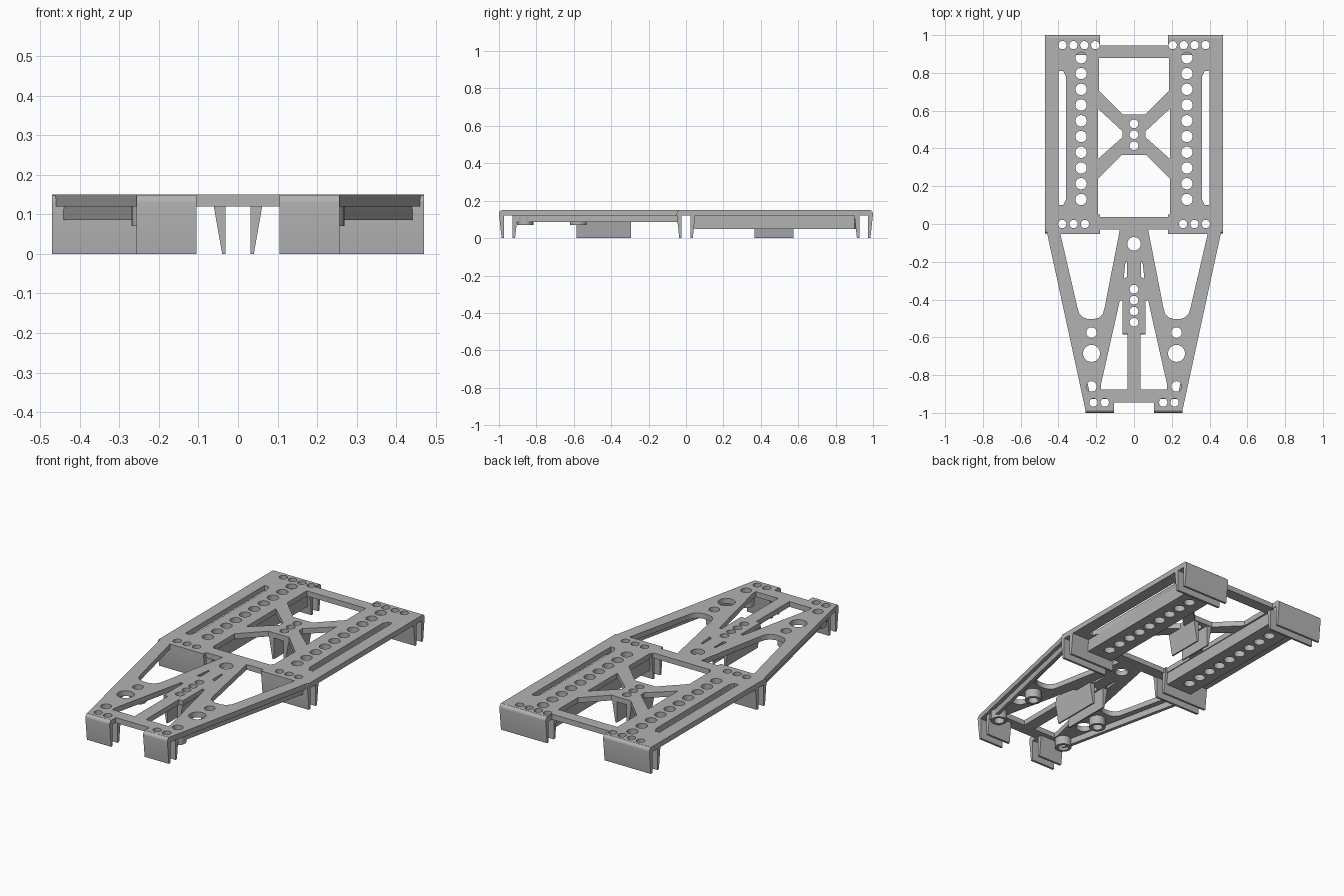
import bpy, bmesh, math

cube = bpy.data.objects.get("Cube")
if cube:
    bpy.data.objects.remove(cube, do_unlink=True)

grey = bpy.data.materials.new("plain_grey")
grey.use_nodes = True
COLOUR = (0.45, 0.45, 0.45, 1)
grey.diffuse_color = COLOUR
grey.node_tree.nodes["Principled BSDF"].inputs["Base Color"].default_value = COLOUR

TOP, UNDER = 0.15, 0.12      # plate faces


def circle(x, y, r, n=24):
    return [(x + r * math.cos(2 * math.pi * i / n), y + r * math.sin(2 * math.pi * i / n))
            for i in range(n)]


def flip(loop):
    return [(-x, y) for x, y in reversed(loop)]


def both(loops):
    return loops + [flip(l) for l in loops]


def symmetric(half):
    """Closes a right half path with its mirror image."""
    return half + flip(half)


def extrude(name, loops, lo, hi, axis="z"):
    """Fills the loops (inner ones become holes) and extrudes them along an axis."""
    curve = bpy.data.curves.new(name, "CURVE")
    curve.dimensions = "2D"
    curve.fill_mode = "BOTH"
    curve.extrude = (hi - lo) / 2
    for loop in loops:
        spline = curve.splines.new("POLY")
        spline.points.add(len(loop) - 1)
        for point, (u, v) in zip(spline.points, loop):
            point.co = (u, v, 0, 1)
        spline.use_cyclic_u = True
    helper = bpy.data.objects.new(name + "_outline", curve)
    bpy.context.collection.objects.link(helper)
    deps = bpy.context.evaluated_depsgraph_get()
    mesh = bpy.data.meshes.new_from_object(helper.evaluated_get(deps))
    bpy.data.objects.remove(helper, do_unlink=True)
    mid = (lo + hi) / 2
    bm = bmesh.new()
    bm.from_mesh(mesh)
    for v in bm.verts:
        a, b, c = v.co
        v.co = (a, b, c + mid) if axis == "z" else (c + mid, a, b) if axis == "x" else (a, c + mid, b)
    bmesh.ops.remove_doubles(bm, verts=bm.verts, dist=0.0001)
    bmesh.ops.recalc_face_normals(bm, faces=bm.faces)
    bm.to_mesh(mesh)
    bm.free()
    mesh.materials.clear()
    mesh.materials.append(grey)
    obj = bpy.data.objects.new(name, mesh)
    bpy.context.collection.objects.link(obj)
    bpy.ops.object.select_all(action="DESELECT")
    obj.select_set(True)
    bpy.context.view_layer.objects.active = obj
    bpy.ops.object.shade_smooth_by_angle(angle=math.radians(30))
    return obj


# Plate outline
outline = symmetric([(0.105, -0.945), (0.105, -0.985), (0.257, -0.985), (0.462, -0.04),
                     (0.47, -0.04), (0.47, 0.985), (0.18, 0.985), (0.18, 0.945)])

# Openings around the rear cross brace
rear_window = symmetric([(0.06, 0.58), (0.185, 0.705), (0.185, 0.88)])
front_window = symmetric([(0.18, 0.037), (0.18, 0.05), (0.19, 0.05), (0.19, 0.24), (0.065, 0.365)])
side_window = [(0.19, 0.345), (0.19, 0.61), (0.06, 0.49), (0.06, 0.46)]
rail_slot = [(0.36, 0.13), (0.375, 0.1), (0.4, 0.1), (0.4, 0.81), (0.375, 0.81), (0.36, 0.78)]

# Openings of the tapered front
large_window = [(0.39, -0.052), (0.18, -0.052), (0.18, -0.03), (0.075, -0.03), (0.155, -0.44),
                (0.165, -0.475), (0.185, -0.495), (0.21, -0.503), (0.245, -0.503),
                (0.27, -0.495), (0.29, -0.475), (0.3, -0.44)]
narrow_window = [(0.075, -0.405), (0.175, -0.85), (0.175, -0.875), (0.035, -0.875),
                 (0.035, -0.58), (0.06, -0.58), (0.06, -0.405)]
small_slot = [(0.036, -0.2), (0.045, -0.2), (0.055, -0.29), (0.036, -0.28)]

# Round holes
rail_holes = [circle(0.28, 0.13 + 0.0833 * i, 0.03) for i in range(10)]
clip_holes = [circle(0.205 + 0.058 * i, 0.947, 0.022) for i in range(4)]
clip_holes += [circle(0.26 + 0.06 * i, 0, 0.022) for i in range(3)]
clip_holes += [circle(x, -0.945, 0.022) for x in (0.155, 0.215)]
arm_holes = [circle(0.225, y, r) for y, r in ((-0.575, 0.028), (-0.685, 0.045), (-0.86, 0.028))]
middle_holes = [circle(0, y, 0.023) for y in (0.53, 0.473, 0.415, -0.345, -0.403, -0.461, -0.52)]
middle_holes.append(circle(0, -0.105, 0.036))

paired = [side_window, rail_slot, large_window, narrow_window, small_slot]
extrude("frame_plate", [outline, rear_window, front_window] + middle_holes
        + both(paired + rail_holes + clip_holes + arm_holes), UNDER, TOP)


def leg(centre, side, gap, root, tip, top_edge):
    """Tapered clip leg; legs on a plate edge rise to a rounded top corner."""
    if top_edge:
        arc = [(root - 0.02 + 0.02 * math.cos(a), TOP - 0.02 + 0.02 * math.sin(a))
               for a in (math.pi * i / 10 for i in range(6))]
    else:
        arc = [(root, UNDER + 0.005)]
    top = TOP if top_edge else UNDER + 0.005
    points = [(gap, 0), (tip, 0)] + arc + [(gap, top)]
    return [(centre + side * p, z) for p, z in points]


# Clips under the frame corners: centre y, inner x, outer x, sides lying on a plate edge
clips = {"front_clip": (-0.95, 0.105, 0.257, (-1,)),
         "middle_clip": (0, 0.18, 0.47, (-1,)),
         "rear_clip": (0.95, 0.18, 0.47, (1,))}
for name, (y, inner, outer, edges) in clips.items():
    for side in (-1, 1):
        profile = leg(y, side, 0.023, 0.05, 0.036, side in edges)
        end = "front" if side < 0 else "rear"
        extrude(f"left_{name}_{end}_leg", [profile], inner, outer, "x")
        extrude(f"right_{name}_{end}_leg", [profile], -outer, -inner, "x")

# Clips along the centre line
for name, lo, hi in (("front_centre_clip", -0.585, -0.295), ("rear_centre_clip", 0.365, 0.575)):
    for side, label in ((1, "left"), (-1, "right")):
        extrude(f"{name}_{label}_leg", [leg(0, side, 0.031, 0.062, 0.04, False)], lo, hi, "y")

# Parts hanging under each side
rail_block = [(0.195, 0.045), (0.36, 0.045), (0.36, 0.9), (0.195, 0.9)]
arm_rib = [(0.25, -0.915), (0.442, -0.04), (0.422, -0.04), (0.23, -0.915)]
for label, turn in (("left", lambda l: l), ("right", flip)):
    extrude(label + "_rail_block", [turn(l) for l in [rail_block] + rail_holes], 0.05, UNDER + 0.001)
    extrude(label + "_arm_rib", [turn(arm_rib)], 0.085, UNDER + 0.001)
    for place, y in (("rear", -0.575), ("front", -0.86)):
        ring = [circle(0.225, y, 0.044), circle(0.225, y, 0.028)]
        extrude(f"{label}_{place}_boss", [turn(l) for l in ring], 0.07, UNDER + 0.001)
